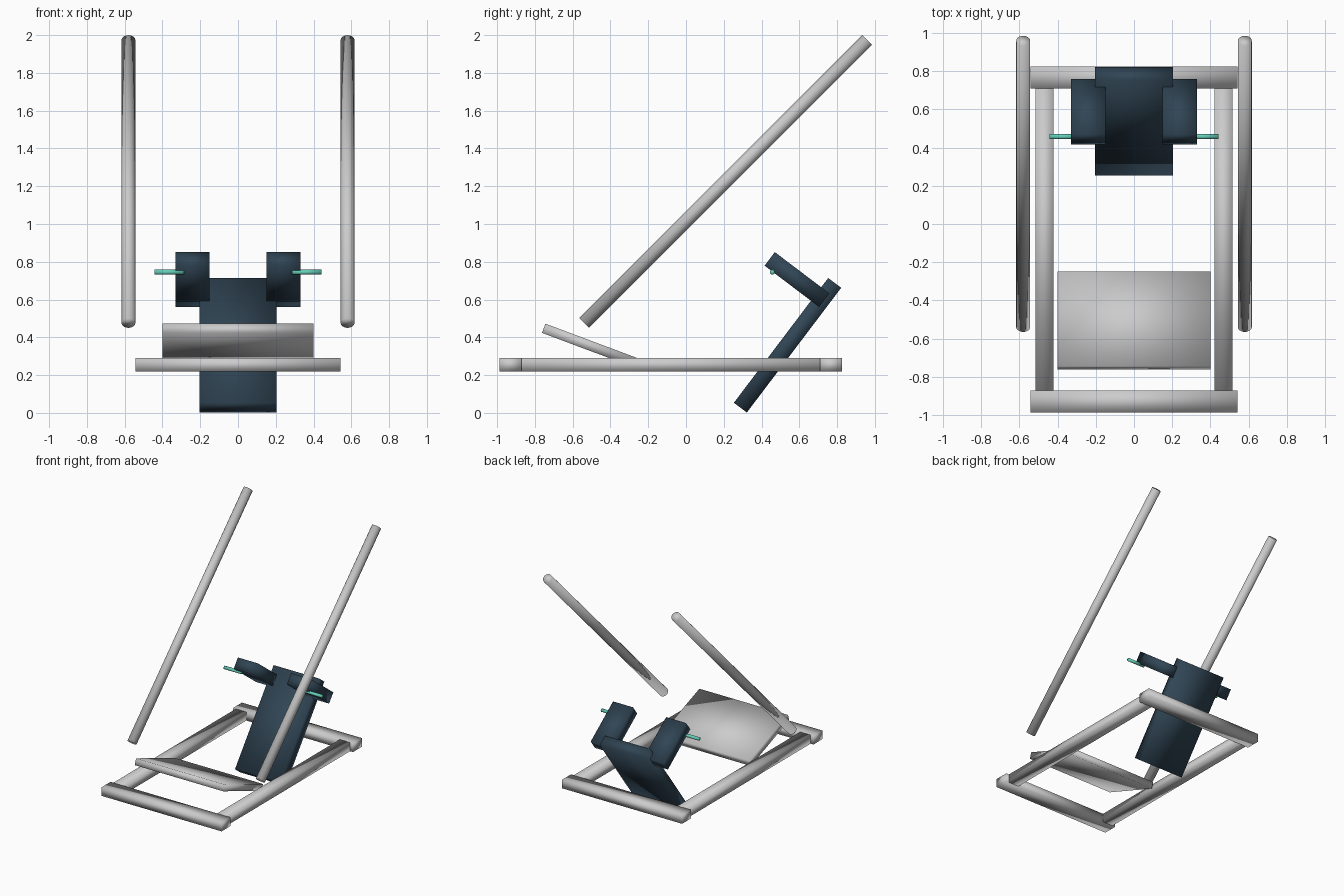
import bpy
from math import radians, pi

if "Cube" in bpy.data.objects:
    bpy.data.objects.remove(bpy.data.objects["Cube"])


def make_material(name, color):
    mat = bpy.data.materials.new(name)
    mat.diffuse_color = color
    mat.use_nodes = True
    mat.node_tree.nodes["Principled BSDF"].inputs["Base Color"].default_value = mat.diffuse_color
    return mat


def finish(obj, name, mat):
    obj.name = name
    if mat:
        obj.data.materials.append(mat)
    bpy.ops.object.transform_apply(location=False, rotation=False, scale=True)
    bpy.ops.object.shade_smooth()   # soft shading across the box edges
    return obj


def box(name, center, size, tilt=0.0, mat=None):
    bpy.ops.mesh.primitive_cube_add(size=1, location=center, rotation=(radians(tilt), 0, 0))
    bpy.context.object.scale = size
    return finish(bpy.context.object, name, mat)


def rod(name, center, radius, length, rotation, mat=None):
    bpy.ops.mesh.primitive_cylinder_add(vertices=32, radius=radius, depth=length,
                                        location=center, rotation=rotation)
    return finish(bpy.context.object, name, mat)


padding = make_material("dark_padding", (0.03, 0.06, 0.09, 1))
grip = make_material("teal_grip", (0.13, 0.62, 0.48, 1))

# Base frame cross beams
box("front_beam", (0, -0.929, 0.255), (1.085, 0.116, 0.07))
box("back_beam", (0, 0.767, 0.255), (1.085, 0.116, 0.07))

# Tilted foot plate
box("foot_plate", (0, -0.505, 0.355), (0.80, 0.53, 0.052), -20.5)

# Reclined back pad
box("back_pad", (0, 0.5375, 0.358), (0.41, 0.828, 0.086), 52.9, padding)

# Mirrored parts
for side, s in (("left", -1), ("right", 1)):
    box(side + "_side_rail", (s * 0.469, -0.08, 0.255), (0.095, 1.585, 0.07))
    rod(side + "_guide_rod", (s * 0.58, 0.21, 1.225), 0.0365, 2.118, (radians(-45), 0, 0))
    box(side + "_shoulder_pad", (s * 0.24, 0.5875, 0.706), (0.18, 0.362, 0.09), -37.1, padding)
    rod(side + "_handle", (s * 0.364, 0.457, 0.745), 0.013, 0.155, (0, pi / 2, 0), grip)
